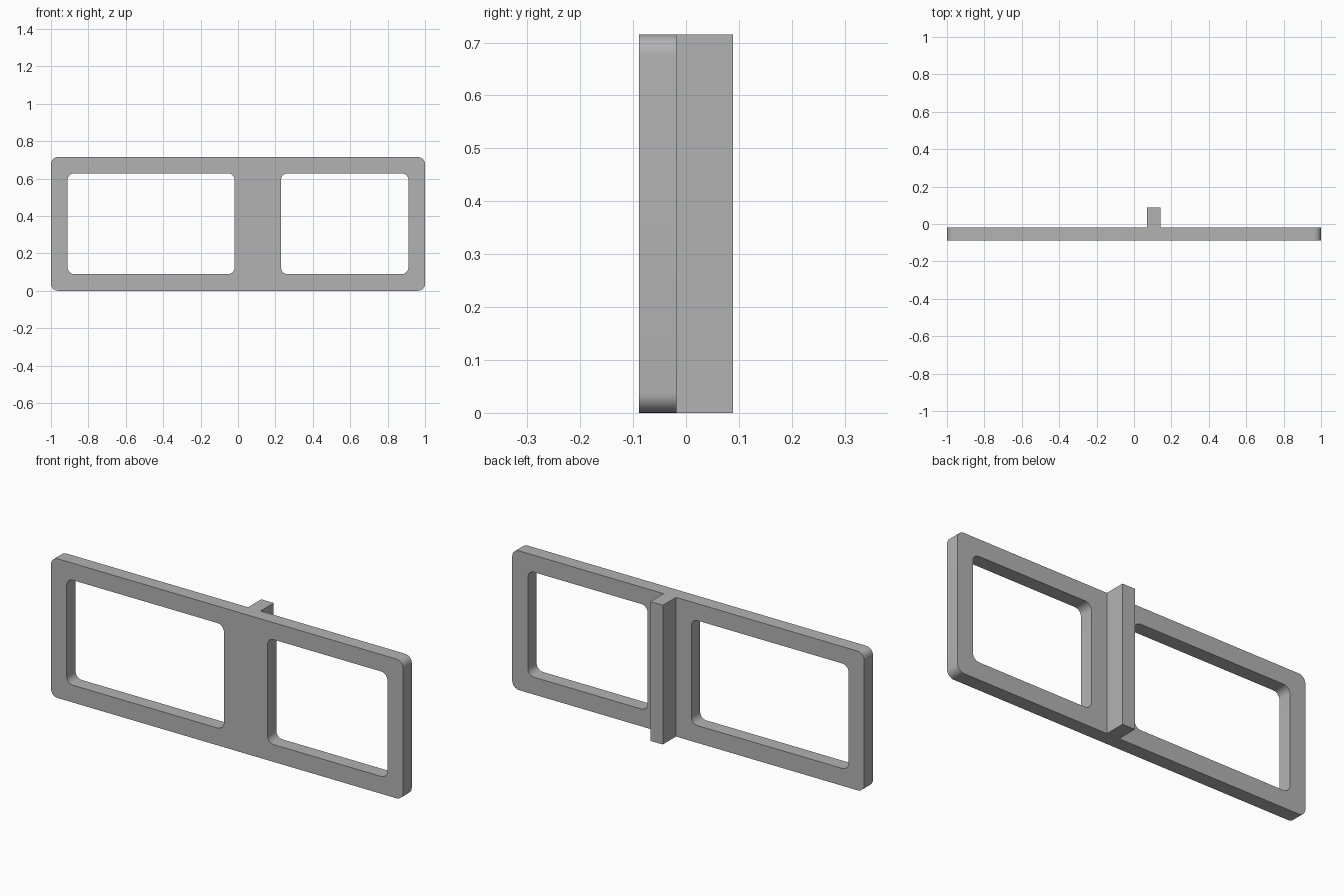
import bpy
import bmesh
from math import cos, sin, pi, radians

if "Cube" in bpy.data.objects:
    bpy.data.objects.remove(bpy.data.objects["Cube"])

HEIGHT = 0.715
FRONT, BACK, RIB_BACK = -0.089, -0.018, 0.089

grey = bpy.data.materials.new("plain grey")
grey.use_nodes = True
colour = (0.45, 0.45, 0.45, 1)
grey.diffuse_color = colour
grey.node_tree.nodes["Principled BSDF"].inputs["Base Color"].default_value = colour


def rounded_rect(x0, x1, z0, z1, r, steps=8):
    """Outline of a rectangle with round corners, counter-clockwise."""
    centres = [(x1 - r, z1 - r), (x0 + r, z1 - r), (x0 + r, z0 + r), (x1 - r, z0 + r)]
    points = []
    for quarter, (cx, cz) in enumerate(centres):
        for i in range(steps + 1):
            a = (quarter + i / steps) * pi / 2
            points.append((cx + r * cos(a), cz + r * sin(a)))
    return points


# Frame plate: rounded outline with two rounded windows
curve = bpy.data.curves.new("frame_plate", "CURVE")
curve.dimensions = "2D"
curve.fill_mode = "BOTH"
curve.extrude = (BACK - FRONT) / 2
for outline in (rounded_rect(-1, 1, 0, HEIGHT, 0.038),
                rounded_rect(-0.911, -0.018, 0.089, HEIGHT - 0.087, 0.036),
                rounded_rect(0.23, 0.911, 0.089, HEIGHT - 0.087, 0.036)):
    spline = curve.splines.new("POLY")
    spline.points.add(len(outline) - 1)
    for point, (x, z) in zip(spline.points, outline):
        point.co = (x, z, 0, 1)
    spline.use_cyclic_u = True
plate = bpy.data.objects.new("frame_plate", curve)
bpy.context.collection.objects.link(plate)
plate.rotation_euler.x = radians(90)
plate.location.y = (FRONT + BACK) / 2
bpy.ops.object.select_all(action="DESELECT")
plate.select_set(True)
bpy.context.view_layer.objects.active = plate
bpy.ops.object.convert(target="MESH")
plate = bpy.context.object

# Weld the caps to the walls
bm = bmesh.new()
bm.from_mesh(plate.data)
bmesh.ops.remove_doubles(bm, verts=bm.verts, dist=0.0005)
bmesh.ops.recalc_face_normals(bm, faces=bm.faces)
bm.to_mesh(plate.data)
bm.free()
plate.data.materials.clear()
plate.data.materials.append(grey)
bpy.ops.object.shade_smooth_by_angle(angle=radians(30))

# Upright rib behind the central post
bpy.ops.mesh.primitive_cube_add(size=1, location=(0.105, (BACK + RIB_BACK) / 2, HEIGHT / 2))
rib = bpy.context.object
rib.name = "back_rib"
rib.scale = (0.071, RIB_BACK - BACK, HEIGHT)
rib.data.materials.append(grey)
